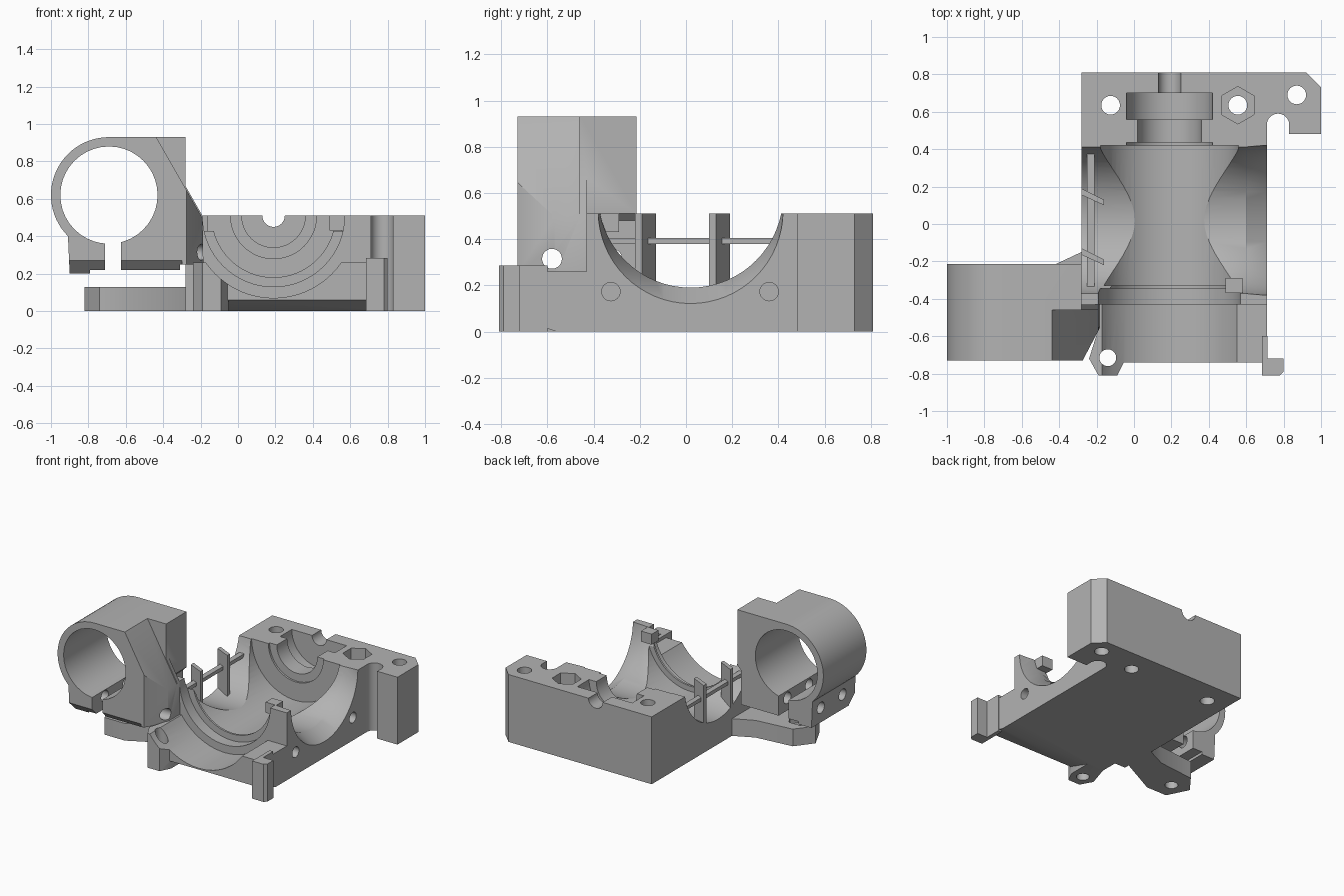
import bpy, bmesh, math
from mathutils import Vector

old = bpy.data.objects.get("Cube")
if old:
    bpy.data.objects.remove(old, do_unlink=True)

grey = bpy.data.materials.new("plain grey")
grey.use_nodes = True
grey.diffuse_color = (0.45, 0.45, 0.45, 1)
grey.node_tree.nodes["Principled BSDF"].inputs["Base Color"].default_value = (0.45, 0.45, 0.45, 1)


def prism(name, pts, axis, lo, hi, shift=(0, 0)):
    """Extrude a 2D outline along an axis; shift slides the far end sideways."""
    def place(p, t):
        return {"x": (t, p[0], p[1]), "y": (p[0], t, p[1]), "z": (p[0], p[1], t)}[axis]
    bm = bmesh.new()
    a = [bm.verts.new(place(p, lo)) for p in pts]
    b = [bm.verts.new(place((p[0] + shift[0], p[1] + shift[1]), hi)) for p in pts]
    n = len(pts)
    bm.faces.new(a)
    bm.faces.new(b[::-1])
    for i in range(n):
        bm.faces.new((a[i], b[i], b[(i + 1) % n], a[(i + 1) % n]))
    bmesh.ops.recalc_face_normals(bm, faces=bm.faces)
    me = bpy.data.meshes.new(name)
    bm.to_mesh(me)
    bm.free()
    me.materials.append(grey)
    ob = bpy.data.objects.new(name, me)
    bpy.context.collection.objects.link(ob)
    return ob


def box(name, x0, x1, y0, y1, z0, z1):
    return prism(name, [(x0, y0), (x1, y0), (x1, y1), (x0, y1)], "z", z0, z1)


def circle(cx, cy, r, n=48, start=0.0):
    return [(cx + r * math.cos(start + math.tau * i / n),
             cy + r * math.sin(start + math.tau * i / n)) for i in range(n)]


def rod(axis, a, b, r, lo, hi, n=48, shift=(0, 0)):
    return prism("cutter", circle(a, b, r, n), axis, lo, hi, shift)


def combine(target, others, op):
    """Apply a boolean with each helper, then drop the helpers."""
    for o in others:
        o.hide_render = True
        m = target.modifiers.new("bool", "BOOLEAN")
        m.operation, m.solver, m.object = op, "EXACT", o
        bpy.ops.object.select_all(action="DESELECT")
        bpy.context.view_layer.objects.active = target
        target.select_set(True)
        bpy.ops.object.modifier_apply(modifier=m.name)
        bpy.data.objects.remove(o, do_unlink=True)


def smooth(ob):
    bpy.ops.object.select_all(action="DESELECT")
    bpy.context.view_layer.objects.active = ob
    ob.select_set(True)
    bpy.ops.object.shade_smooth_by_angle(angle=math.radians(30))


# Main body with the wide rear wall
TOP = 0.51
CX = 0.19
body = prism("main_body", [(-0.28, -0.43), (0.71, -0.43), (0.71, 0.48), (1, 0.48), (1, 0.73),
                           (0.92, 0.81), (-0.28, 0.81)], "z", 0, TOP)
combine(body, [
    # low front tray, its underside sloping up towards the front
    prism("tray", [(-0.42, 0), (-0.56, 0), (-0.74, 0.06), (-0.74, 0.26), (-0.42, 0.26)],
          "x", -0.19, 0.71),
    # front feet
    prism("foot", [(-0.24, -0.72), (-0.19, -0.81), (-0.09, -0.81), (-0.05, -0.73), (-0.05, -0.56),
                   (-0.19, -0.56)], "z", 0, 0.26),
    prism("foot", [(0.685, -0.81), (0.78, -0.81), (0.80, -0.79), (0.80, -0.72), (0.715, -0.72),
                   (0.715, -0.6), (0.685, -0.6)], "z", 0, 0.285),
    # side arm under the clamp
    prism("arm", [(-0.26, -0.14), (-0.43, -0.22), (-0.72, -0.25), (-0.82, -0.38), (-0.74, -0.54),
                  (-0.57, -0.54), (-0.26, -0.38)], "z", 0, 0.13),
], "UNION")

combine(body, [
    # stepped bore running front to back
    rod("y", CX, TOP, 0.06, 0.6, 0.9, 32),
    rod("y", CX, TOP, 0.23, 0.56, 0.70),
    rod("y", CX, TOP, 0.17, 0.40, 0.58),
    rod("y", CX, TOP, 0.23, 0.40, 0.435),
    rod("y", CX, TOP, 0.37, -0.33, 0.42, 64),
    rod("y", CX, TOP, 0.33, -0.36, -0.30, 64),
    rod("y", CX, TOP, 0.38, -0.50, -0.345, 64),
    rod("y", CX, TOP, 0.44, -0.90, -0.43, 64),
    # cross opening, dipping lower at the right outlet
    rod("x", 0.02, 0.59, 0.40, -0.4, 0.8, 64),
    rod("x", 0.02, 0.59, 0.40, 0.60, 0.72, 64, (0, -0.075)),
    # rounded slot in the rear wall
    prism("cutter", [(0.71, 0.4), (0.83, 0.4)] +
          [(0.77 + 0.06 * math.cos(math.pi * i / 12), 0.53 + 0.06 * math.sin(math.pi * i / 12))
           for i in range(13)], "z", -0.1, 0.6),
    # hexagonal nut seat
    prism("cutter", circle(0.555, 0.635, 0.10, 6, math.pi / 6), "z", 0.38, 0.6),
    prism("cutter", circle(-0.68, -0.41, 0.095, 6), "z", 0.07, 0.2),
] + [rod("z", x, y, r, -0.1, 0.6, 24) for x, y, r in
     ((-0.125, 0.635, 0.05), (0.555, 0.635, 0.05), (0.87, 0.69, 0.05),
      (-0.14, -0.715, 0.045), (-0.68, -0.41, 0.045))]
  + [rod("x", y, 0.173, 0.04, 0.45, 0.8, 24) for y in (-0.325, 0.36)], "DIFFERENCE")
smooth(body)

# Slanted louvres and crossbar in the left opening
for label, y in (("front", -0.165), ("rear", 0.155)):
    prism(label + "_louvre", [(-0.28, y), (-0.28, y + 0.035), (-0.16, y - 0.025), (-0.16, y - 0.055)],
          "z", 0.15, TOP)
box("crossbar", -0.25, -0.21, -0.37, 0.41, 0.378, 0.405)

# Small catch on the right arch
box("arch_catch", 0.49, 0.58, -0.37, -0.29, 0.43, TOP)

# Round clamp on the left
RX, RZ, R = -0.69, 0.62, 0.31
arc = [(RX + R * math.cos(math.radians(a)), RZ + R * math.sin(math.radians(a)))
       for a in range(90, 226, 5)]
clamp = prism("clamp", arc + [(-0.90, 0.20), (-0.79, 0.20), (-0.79, 0.22), (-0.31, 0.22),
                              (-0.31, 0.48), (-0.28, 0.51), (-0.28, 0.93)], "y", -0.73, -0.215)
combine(clamp, [
    # flank that ties the clamp to the body
    prism("flank", [(-0.43, 0.93), (-0.19, 0.51), (-0.185, 0.25), (-0.40, 0.25)],
          "y", -0.73, -0.43),
], "UNION")
combine(clamp, [
    # sloped front shoulder
    prism("cutter", [(-0.44, 0.935), (-0.18, 0.48), (-0.1, 0.48), (-0.1, 1.1), (-0.44, 1.1)],
          "y", -0.9, -0.46),
    prism("cutter", [(-0.28, -0.74), (-0.185, -0.56), (-0.1, -0.56), (-0.1, -0.74)], "z", 0.1, 1.1),
    rod("y", RX, RZ, 0.26, -0.9, 0, 40),
    box("cutter", -0.71, -0.625, -0.9, 0, 0.1, 0.5),
    # bevel under the front of the lugs
    prism("cutter", [(-0.75, 0.1), (-0.75, 0.275), (-0.73, 0.27), (-0.65, 0.19), (-0.65, 0.1)],
          "x", -1.1, -0.30),
    # clamping screw holes
    rod("x", -0.58, 0.315, 0.043, -1.1, 0, 24),
    rod("x", -0.32, 0.315, 0.043, -1.1, -0.285, 24),
], "DIFFERENCE")
smooth(clamp)
